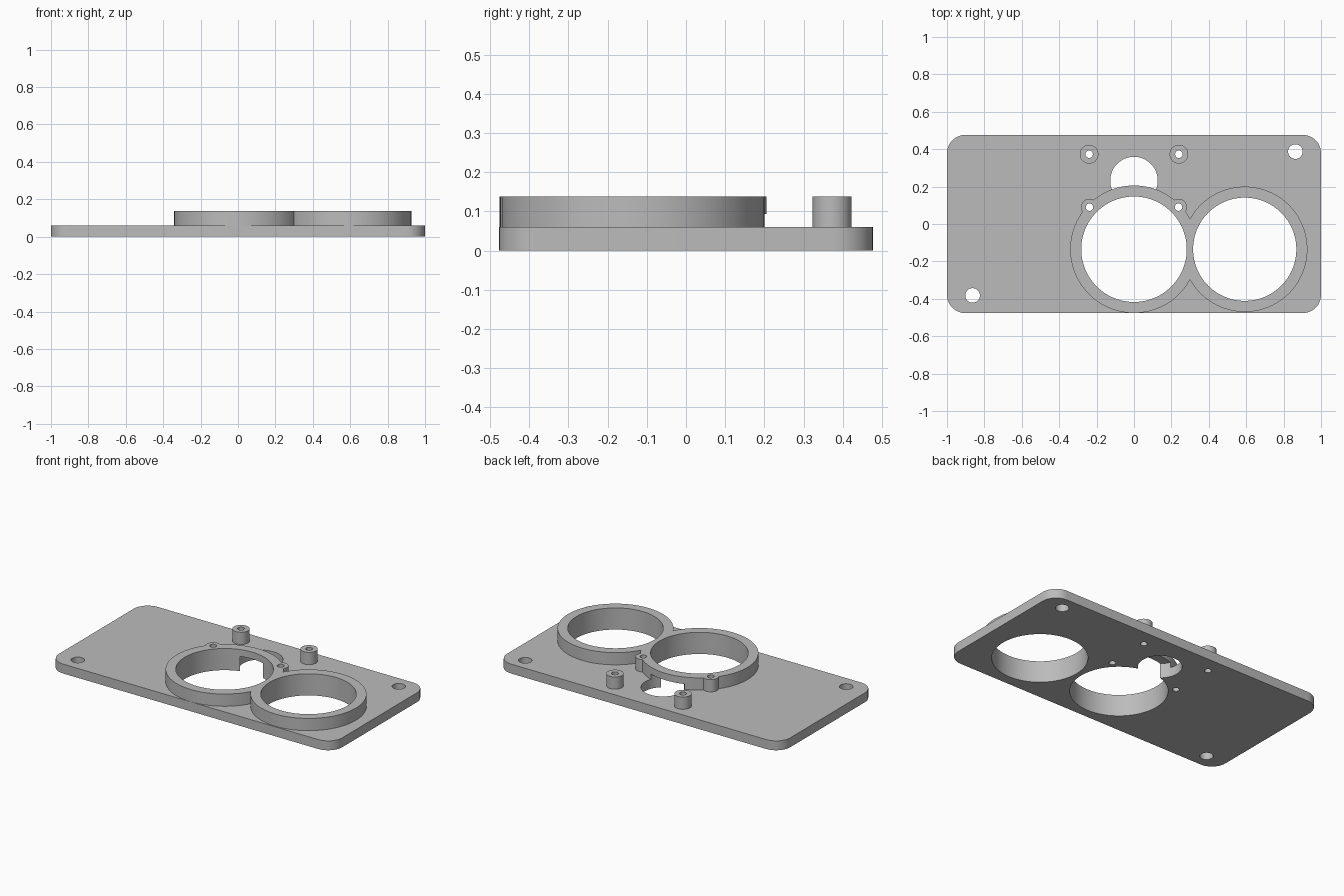
import bpy
from math import radians

cube = bpy.data.objects.get("Cube")
if cube:
    bpy.data.objects.remove(cube, do_unlink=True)

# Plain grey finish
grey = bpy.data.materials.new("plain_grey")
grey.use_nodes = True
colour = (0.5, 0.5, 0.5, 1)
grey.diffuse_color = colour
grey.node_tree.nodes["Principled BSDF"].inputs["Base Color"].default_value = colour

BASE_TOP, RIM_TOP, NOTCH_TOP = 0.06, 0.138, 0.094
HALF_DEPTH = 0.477
MAIN, SIDE = (0, -0.135), (0.592, -0.135)
LUGS = [(s * 0.238, 0.09) for s in (-1, 1)]
POSTS = [(s * 0.24, 0.373) for s in (-1, 1)]


def cylinder(name, centre, radius, low, high, sides=96):
    bpy.ops.mesh.primitive_cylinder_add(
        vertices=sides, radius=radius, depth=high - low,
        location=(*centre, (low + high) / 2))
    obj = bpy.context.object
    obj.name = name
    obj.data.materials.append(grey)
    return obj


def combine(target, others, operation):
    """Apply a boolean with each helper, then remove the helper."""
    for other in others:
        mod = target.modifiers.new("combine", 'BOOLEAN')
        mod.operation, mod.solver, mod.object = operation, 'EXACT', other
        bpy.context.view_layer.objects.active = target
        bpy.ops.object.modifier_apply(modifier=mod.name)
        bpy.data.objects.remove(other, do_unlink=True)


def drill(target, holes, high=0.3):
    combine(target, [cylinder("cutter", c, r, -0.1, high) for c, r in holes],
            'DIFFERENCE')


def finish(obj):
    bpy.ops.object.select_all(action='DESELECT')
    obj.select_set(True)
    bpy.context.view_layer.objects.active = obj
    bpy.ops.object.shade_smooth_by_angle(angle=radians(30))


main_hole, side_hole = (MAIN, 0.282), (SIDE, 0.276)
small_hole = ((0, 0.232), 0.127)
screw_holes = [(c, 0.02) for c in LUGS + POSTS]
mount_holes = [((0.863, 0.387), 0.039), ((-0.863, -0.382), 0.039)]

# Base plate with rounded corners
bpy.ops.mesh.primitive_cube_add(size=1, location=(0, 0, BASE_TOP / 2))
plate = bpy.context.object
plate.name = "base_plate"
plate.scale = (2, HALF_DEPTH * 2, BASE_TOP)
bpy.ops.object.transform_apply(location=False, rotation=False, scale=True)
plate.data.materials.append(grey)
edges = plate.data.attributes.new("bevel_weight_edge", 'FLOAT', 'EDGE')
for e in plate.data.edges:
    a, b = (plate.data.vertices[i].co for i in e.vertices)
    edges.data[e.index].value = float(abs(a.z - b.z) > 0.01)
bevel = plate.modifiers.new("corners", 'BEVEL')
bevel.limit_method, bevel.width, bevel.segments = 'WEIGHT', 0.1, 12
bpy.ops.object.modifier_apply(modifier=bevel.name)
drill(plate, [main_hole, side_hole, small_hole] + screw_holes + mount_holes)
finish(plate)

# Joined pair of raised rims with two screw lugs
rims = cylinder("raised_rims", MAIN, 0.341, BASE_TOP, RIM_TOP)
parts = [cylinder("side_rim", SIDE, 0.335, BASE_TOP, RIM_TOP)]
parts += [cylinder("lug", c, 0.045, BASE_TOP, RIM_TOP, 48) for c in LUGS]
combine(rims, parts, 'UNION')
drill(rims, [main_hole, side_hole] + screw_holes[:2])
# Tunnel under the main rim, above the small opening
drill(rims, [small_hole], NOTCH_TOP)
finish(rims)

# Hollow screw posts at the back
for side, centre in zip(("right", "left"), POSTS):
    post = cylinder(side + "_screw_post", centre, 0.05, BASE_TOP, RIM_TOP, 48)
    drill(post, [(centre, 0.02)])
    finish(post)
